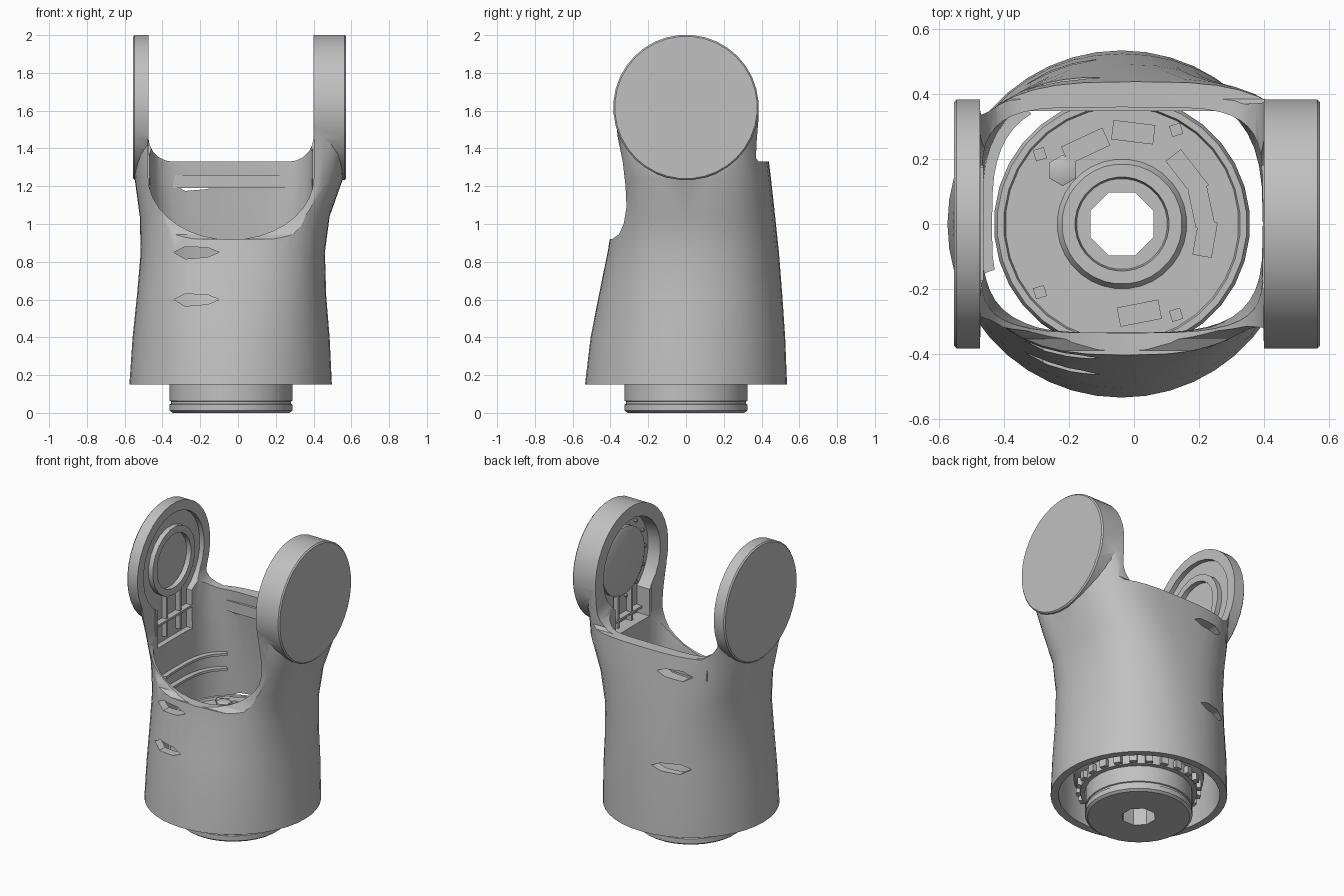
import bpy, bmesh, math
from mathutils import Matrix

cube = bpy.data.objects.get("Cube")
if cube:
    bpy.data.objects.remove(cube)

grey = bpy.data.materials.new("machined_grey")
grey.use_nodes = True
grey.diffuse_color = (0.53, 0.53, 0.53, 1)
grey.node_tree.nodes["Principled BSDF"].inputs["Base Color"].default_value = (0.53, 0.53, 0.53, 1)

CX = -0.037     # axis of the base
HUB_Z = 1.617   # height of the arm hubs
TO_X = Matrix.Rotation(math.pi / 2, 4, 'Y')


def finish(name, bm, matrix=Matrix()):
    bmesh.ops.transform(bm, matrix=matrix, verts=bm.verts)
    bmesh.ops.recalc_face_normals(bm, faces=bm.faces)
    mesh = bpy.data.meshes.new(name)
    bm.to_mesh(mesh)
    bm.free()
    mesh.materials.append(grey)
    ob = bpy.data.objects.new(name, mesh)
    bpy.context.collection.objects.link(ob)
    return ob


def skin(name, rings, closed=False, matrix=Matrix()):
    """Join rings of points; cap the ends, or wrap last to first."""
    bm = bmesh.new()
    vs = [[bm.verts.new(p) for p in ring] for ring in rings]
    n = len(vs[0])
    pairs = list(zip(vs, vs[1:])) + ([(vs[-1], vs[0])] if closed else [])
    for a, b in pairs:
        for i in range(n):
            j = (i + 1) % n
            bm.faces.new((a[i], a[j], b[j], b[i]))
    if not closed:
        bm.faces.new(vs[0])
        bm.faces.new(vs[-1])
    return finish(name, bm, matrix)


def lathe(name, profile, n=32, matrix=Matrix(), closed=False):
    turn = [2 * math.pi * (i + 0.5) / n for i in range(n)]
    return skin(name, [[(r * math.cos(a), r * math.sin(a), z) for a in turn]
                       for r, z in profile], closed, matrix)


def box(name, centre, size, spin=0):
    bm = bmesh.new()
    bmesh.ops.create_cube(bm, size=1)
    return finish(name, bm, Matrix.Translation(centre) @ Matrix.Rotation(spin, 4, 'Z')
                  @ Matrix.Diagonal((*size, 1)))


def along_x(x, y=0, z=HUB_Z):
    return Matrix.Translation((x, y, z)) @ TO_X


def boolean(ob, cutter, op='DIFFERENCE'):
    mod = ob.modifiers.new("cut", 'BOOLEAN')
    mod.operation, mod.solver, mod.object = op, 'EXACT', cutter
    bpy.context.view_layer.objects.active = ob
    bpy.ops.object.modifier_apply(modifier=mod.name)
    bpy.data.objects.remove(cutter)


def section(row, scale=1.0, angles=None):
    """Rounded cross-section: z, x range, y range, squareness of front and back."""
    z, x0, x1, y0, y1, front, back = row
    pts = []
    for a in angles or [2 * math.pi * i / 44 for i in range(44)]:
        c, s = math.cos(a), math.sin(a)
        p = back if s > 0 else front
        x = math.copysign(abs(c) ** (2 / p), c) * (x1 - x0) / 2 * scale
        y = abs(s) ** (2 / p) * (y1 if s > 0 else y0) * scale
        pts.append(((x0 + x1) / 2 + x, y, z))
    return pts


# Outer body of the yoke
outer = [(0.15, -0.575, 0.497, -0.535, 0.535, 2, 2),
         (0.40, -0.558, 0.485, -0.505, 0.525, 2.1, 2.1),
         (0.62, -0.535, 0.467, -0.462, 0.51, 2.3, 2.2),
         (0.85, -0.515, 0.46, -0.415, 0.492, 2.6, 2.4),
         (1.04, -0.52, 0.485, -0.385, 0.472, 3, 2.7),
         (1.24, -0.547, 0.556, -0.36, 0.45, 4, 3),
         (1.36, -0.55, 0.565, -0.36, 0.435, 5.5, 3.2),
         (1.62, -0.55, 0.568, -0.385, 0.385, 7, 7)]
yoke = skin("yoke_shell", [section(r) for r in outer])

# Front and back scoops trim the arm edges across the whole width
front_scoop = [(-0.8, 0.92), (-0.39, 0.92), (-0.355, 0.945), (-0.33, 1.0), (-0.315, 1.09),
               (-0.32, 1.2), (-0.335, 1.33), (-0.37, 1.5), (-0.39, 1.63), (-0.8, 1.7)]
back_scoop = [(0.8, 1.33), (0.385, 1.33), (0.37, 1.35), (0.375, 1.45), (0.39, 1.63), (0.8, 1.7)]
for scoop in (front_scoop, back_scoop):
    boolean(yoke, skin("scoop", [[(x, y, z) for y, z in scoop] for x in (-0.9, 0.9)]))

# Round arm hubs
for x0, x1 in ((-0.555, -0.43), (0.36, 0.573)):
    e = 0.008
    prof = [(0.377, x0), (0.385, x0 + e), (0.385, x1 - e), (0.377, x1)]
    boolean(yoke, lathe("hub", prof, 36, along_x(0)), 'UNION')

# Hollow inside
inner = [(0.10, -0.53, 0.45, -0.49, 0.49, 2, 2),
         (0.40, -0.51, 0.435, -0.45, 0.475, 2.2, 2.2),
         (0.85, -0.468, 0.397, -0.335, 0.42, 3.5, 3),
         (1.24, -0.472, 0.398, -0.34, 0.365, 6, 4.5),
         (1.42, -0.472, 0.398, -0.35, 0.355, 6, 5)]
boolean(yoke, skin("hollow", [section(r) for r in inner]))

# Deep rounded opening in the front wall
arch = [(0.402, 1.45), (-0.476, 1.45)]
for k in range(19):
    a = math.pi * (1 + k / 18)
    arch.append((CX + 0.439 * math.cos(a), 1.25 + 0.333 * math.sin(a)))
boolean(yoke, skin("front_opening", [[(x, y, z) for x, z in arch] for y in (-0.8, -0.2)]))

# Gap between the arms, with rounded lower corners
gap = [(0.40, 2.3), (-0.475, 2.3)]
for cx, start in ((-0.345, 180), (0.27, 270)):
    for k in range(6):
        a = math.radians(start + 18 * k)
        gap.append((cx + 0.13 * math.cos(a), 1.46 + 0.13 * math.sin(a)))
boolean(yoke, skin("gap", [[(x, y, z) for x, z in gap] for y in (-0.9, 0.9)]))

# Recesses on the inner faces of the arms, each with a leg running down
for x0, x1, r, low in ((-0.506, -0.43, 0.32, 1.1), (0.36, 0.49, 0.30, 1.2)):
    boolean(yoke, lathe("recess", [(r, x0), (r, x1)], 28, along_x(0)))
    boolean(yoke, box("recess_leg", ((x0 + x1) / 2, 0, (low + 1.6) / 2), (x1 - x0, 0.36, 1.6 - low)))

# Lens-shaped slits in the right half, front and back
for z, side in ((0.85, -1), (0.60, -1), (1.21, 1), (0.60, 1)):
    lens = [(-0.34, 0), (-0.28, 0.03), (-0.16, 0.025), (-0.10, 0), (-0.16, -0.025), (-0.28, -0.035)]
    boolean(yoke, skin("slit", [[(x, side * y, z + h) for x, h in lens] for y in (0.25, 0.8)]))

# Stiffening bar inside the back wall
parts = [yoke, box("back_bar", (CX, 0.36, 1.225), (0.76, 0.024, 0.07))]

# Seal rings, hub plates and ribs on the inner faces
ring = [(0.18, 0), (0.225, 0), (0.225, 0.035), (0.18, 0.035)]
parts.append(lathe("right_hub_ring", ring, 20, along_x(-0.508), True))
plate = [(0.225, 0), (0.225, 0.03), (0.2, 0.04)]
parts.append(lathe("left_hub_plate", plate, 24, along_x(0.492) @ Matrix.Rotation(math.pi, 4, 'X')))
for k in range(14):
    a = 2 * math.pi * k / 14
    parts.append(lathe("hub_bolt", [(0.011, -0.012), (0.011, 0.005)], 6,
                       along_x(0.489, 0.262 * math.cos(a), HUB_Z + 0.262 * math.sin(a))))
for x, side in ((-0.492, "right"), (0.465, "left")):
    for y in (-0.07, 0.07):
        parts.append(box(side + "_arm_rib", (x, y, 1.275), (0.036, 0.016, 0.28)))
    parts.append(box(side + "_arm_crossrib", (x + 0.005, 0, 1.25), (0.045, 0.35, 0.014)))

# Curved shelves inside the right wall
sweep = [math.radians(125 + 7 * k) for k in range(11)]
for z in (0.80, 0.90):
    loops = []
    for h in (-0.008, 0.008):
        row = (z + h, -0.468, 0.397, -0.335, 0.415, 3.4, 3.1)
        loops.append(section(row, 1.03, sweep) + section(row, 0.93, sweep)[::-1])
    parts.append(skin("inner_shelf", loops))

# Turned drive unit with an octagonal bore
axis = Matrix.Translation((CX, 0, 0))
drive_profile = [(0.06, 0), (0.31, 0), (0.326, 0.012), (0.326, 0.045), (0.319, 0.048),
                 (0.319, 0.06), (0.326, 0.063), (0.326, 0.17), (0.355, 0.17), (0.355, 0.24),
                 (0.395, 0.26), (0.395, 0.64), (0.385, 0.66), (0.365, 0.66), (0.36, 0.645),
                 (0.2, 0.645), (0.185, 0.67), (0.145, 0.67), (0.14, 0.63), (0.06, 0.63)]
drive = lathe("drive_unit", drive_profile, 32, axis, True)
boolean(drive, lathe("bore", [(0.105, -0.1), (0.105, 0.9)], 8, axis))
parts.append(drive)

# Lock teeth and bolts round the underside
for k in range(24):
    a = 2 * math.pi * k / 24
    c, s = math.cos(a), math.sin(a)
    parts.append(box("lock_tooth", (CX + 0.36 * c, 0.36 * s, 0.2), (0.04, 0.045, 0.05), a))
    parts.append(lathe("base_bolt", [(0.009, 0.0), (0.009, 0.01)], 6,
                       Matrix.Translation((CX + 0.295 * c, 0.295 * s, 0))))

# Connectors, boss and screws on the drive's upper face
for deg, r, length in ((115, 0.265, 0.14), (83, 0.285, 0.13), (38, 0.255, 0.14),
                       (12, 0.25, 0.12), (-10, 0.26, 0.11), (-79, 0.28, 0.13)):
    a = math.radians(deg)
    parts.append(box("connector", (CX + r * math.cos(a), r * math.sin(a), 0.66),
                     (0.06, length, 0.05), a))
parts.append(lathe("hex_boss", [(0.048, 0.63), (0.048, 0.68), (0.036, 0.685)], 6,
                   Matrix.Translation((-0.22, 0.165, 0))))
for x, y in ((0.13, 0.29), (-0.29, 0.215), (-0.29, -0.21), (0.13, -0.28)):
    parts.append(box("screw_block", (x, y, 0.65), (0.035, 0.035, 0.02), 0.3))

# Smooth the curved parts, keeping edges sharp
bpy.ops.object.select_all(action='DESELECT')
for ob in parts:
    ob.select_set(True)
bpy.context.view_layer.objects.active = yoke
bpy.ops.object.shade_smooth_by_angle(angle=math.radians(30))
